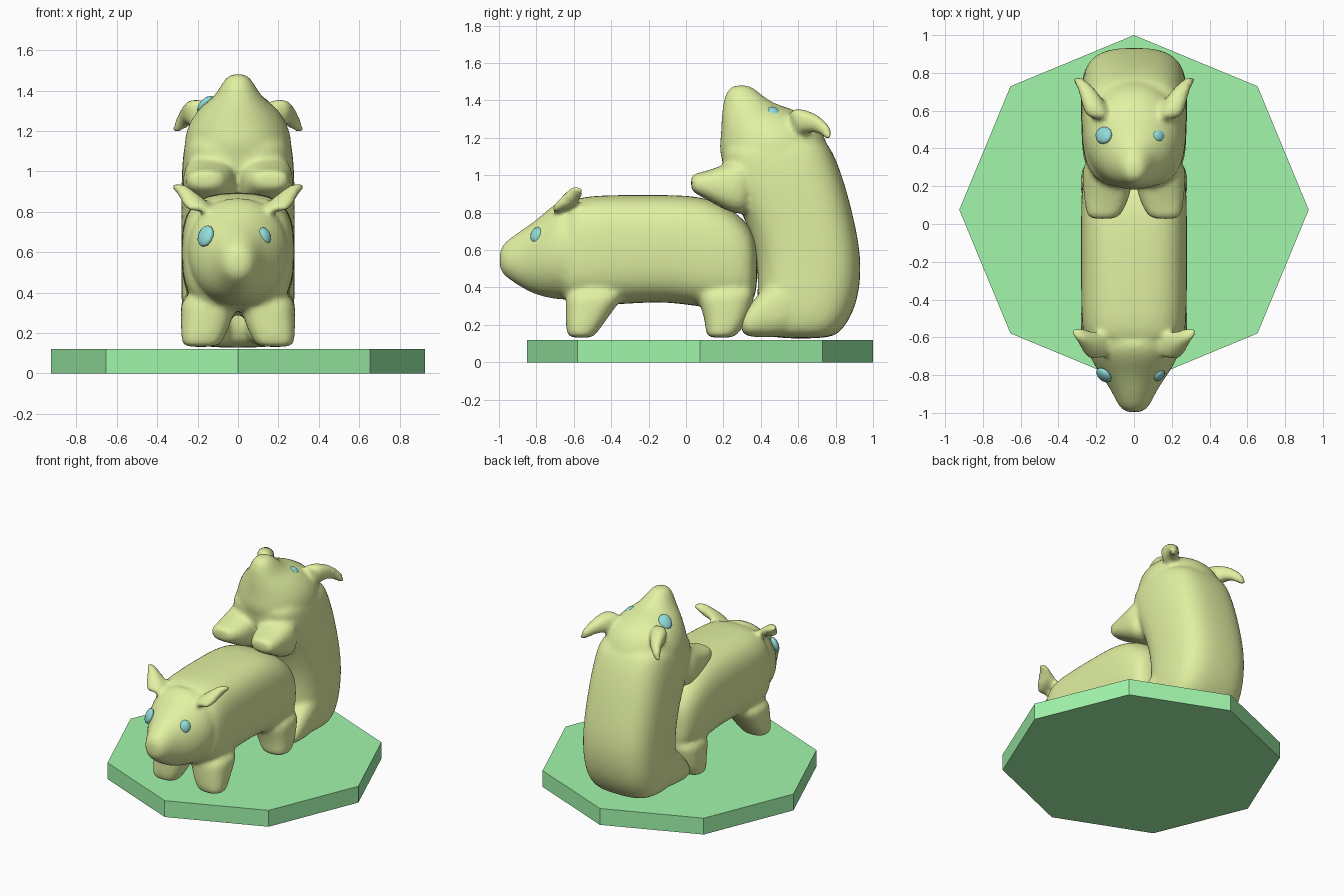
import bpy, bmesh, math
from mathutils import Vector


def material(name, rgb):
    m = bpy.data.materials.new(name)
    m.diffuse_color = (*rgb, 1)
    return m


SKIN = material("skin", (0.76, 0.88, 0.36))
GRASS = material("grass", (0.36, 0.92, 0.41))
EYE = material("eye", (0.28, 0.72, 0.70))


def spow(v, p):
    return math.copysign(abs(v) ** p, v)


def loft(bm, sections, e=2.4, n=16, side=1):
    """Closed loft; section = (x, half width, low y, low z, high y, high z)."""
    rings = []
    for x, hw, y0, z0, y1, z1 in sections:
        c = Vector((x * side, (y0 + y1) / 2, (z0 + z1) / 2))
        v = Vector((0, (y1 - y0) / 2, (z1 - z0) / 2))
        ring = []
        for i in range(n):
            a = math.tau * (i + 0.5) / n
            off = Vector((hw * spow(math.cos(a), 2 / e), 0, 0))
            ring.append(bm.verts.new(c + off + v * spow(math.sin(a), 2 / e)))
        rings.append(ring)
    faces = [bm.faces.new(rings[0]), bm.faces.new(rings[-1])]
    for a, b in zip(rings, rings[1:]):
        for i in range(n):
            j = (i + 1) % n
            faces.append(bm.faces.new((a[i], a[j], b[j], b[i])))
    bmesh.ops.recalc_face_normals(bm, faces=faces)


def make_pig(name, body, limbs, head):
    bm = bmesh.new()
    loft(bm, head, 2.1)
    loft(bm, body, 3.0)
    for part in limbs:
        for s in (-1, 1):
            loft(bm, part, 2.6, side=s)
    me = bpy.data.meshes.new(name)
    bm.to_mesh(me)
    bm.free()
    ob = bpy.data.objects.new(name, me)
    bpy.context.collection.objects.link(ob)
    me.materials.append(SKIN)
    # round the lofts, then fuse and blend them into one skin
    ob.modifiers.new("round", 'SUBSURF').levels = 2
    ob.modifiers["round"].render_levels = 2
    r = ob.modifiers.new("fuse", 'REMESH')
    r.mode, r.voxel_size, r.use_smooth_shade = 'VOXEL', 0.016, True
    s = ob.modifiers.new("blend", 'SMOOTH')
    s.factor, s.iterations = 0.5, 7


def make_eye(name, loc, size, normal):
    bpy.ops.mesh.primitive_uv_sphere_add(segments=12, ring_count=8, radius=1, location=loc)
    ob = bpy.context.object
    ob.name = name
    ob.scale = size
    ob.rotation_euler = Vector(normal).to_track_quat('Z', 'Y').to_euler()
    ob.data.materials.append(EYE)
    bpy.ops.object.shade_smooth()


# octagonal base
bpy.ops.mesh.primitive_cylinder_add(vertices=8, radius=0.925, depth=0.12,
                                    location=(0, 0.075, 0.06))
bpy.context.object.name = "base"
bpy.context.object.data.materials.append(GRASS)

# standing pig: slices run from head to rump
body = [(0, .22, -.70, .36, -.66, .84), (0, .28, -.62, .30, -.58, .89),
        (0, .285, -.40, .30, -.40, .90), (0, .285, -.12, .325, -.12, .90),
        (0, .285, .08, .29, .08, .895), (0, .28, .22, .28, .22, .84),
        (0, .26, .32, .29, .32, .76), (0, .20, .385, .34, .385, .66)]
head = [(0, .05, -1.0, .49, -1.0, .61), (0, .09, -.96, .45, -.95, .66),
        (0, .125, -.87, .39, -.88, .71), (0, .185, -.80, .355, -.79, .77),
        (0, .25, -.70, .33, -.68, .88), (0, .27, -.58, .32, -.55, .89)]
front_leg = [(.145, .14, -.65, .40, -.30, .40), (.15, .135, -.645, .30, -.37, .30),
             (.165, .12, -.645, .22, -.43, .22), (.18, .10, -.64, .15, -.48, .15),
             (.185, .08, -.62, .13, -.50, .13)]
back_leg = [(.145, .14, .04, .40, .39, .42), (.15, .135, .075, .30, .36, .32),
            (.165, .12, .10, .22, .33, .22), (.18, .10, .105, .15, .28, .15),
            (.185, .08, .12, .13, .25, .13)]
ear = [(.19, .07, -.74, .78, -.58, .84), (.215, .065, -.71, .84, -.57, .86),
       (.25, .05, -.65, .90, -.56, .88), (.29, .035, -.61, .945, -.55, .90),
       (.32, .02, -.58, .945, -.54, .92)]
make_pig("standing_pig", body, [front_leg, back_leg, ear], head)

# upright pig: slices run from seat to snout
body = [(0, .20, .45, .125, .78, .125), (0, .265, .40, .17, .84, .17),
        (0, .285, .37, .30, .92, .30), (0, .285, .39, .53, .95, .53),
        (0, .285, .31, .78, .90, .78), (0, .285, .21, .95, .85, .97),
        (0, .275, .18, 1.10, .79, 1.13), (0, .25, .19, 1.18, .72, 1.23)]
head = [(0, .28, .19, 1.02, .80, 1.08), (0, .27, .17, 1.14, .75, 1.20),
        (0, .245, .18, 1.20, .70, 1.29), (0, .19, .185, 1.27, .57, 1.36),
        (0, .12, .19, 1.35, .47, 1.38), (0, .08, .205, 1.43, .39, 1.445),
        (0, .045, .24, 1.485, .34, 1.485)]
arm = [(.14, .14, .36, .76, .36, 1.12), (.14, .135, .21, .81, .23, 1.07),
       (.145, .12, .13, .86, .13, 1.03), (.16, .095, .05, .90, .05, 1.01),
       (.165, .07, .025, .92, .025, 1.0)]
leg = [(.145, .14, .62, .14, .62, .52), (.15, .13, .46, .13, .46, .44),
       (.155, .12, .38, .13, .38, .36), (.165, .10, .32, .14, .32, .28),
       (.17, .07, .295, .16, .295, .23)]
ear = [(.18, .07, .58, 1.20, .54, 1.35), (.21, .065, .65, 1.23, .60, 1.365),
       (.24, .05, .70, 1.23, .70, 1.33), (.28, .035, .73, 1.21, .77, 1.27),
       (.31, .02, .75, 1.18, .79, 1.20)]
make_pig("upright_pig", body, [arm, leg, ear], head)

# eyes: the left one of each pair is larger
for s, x, w, label in ((-1, -.16, .056, "left"), (1, .13, .045, "right")):
    make_eye(f"standing_{label}_eye", (x, -.80, .68), (w * .85, w, .025), (s * .65, -.7, .35))
    make_eye(f"upright_{label}_eye", (x, .47, 1.33), (w * .85, w, .025), (s * .65, .35, .7))
